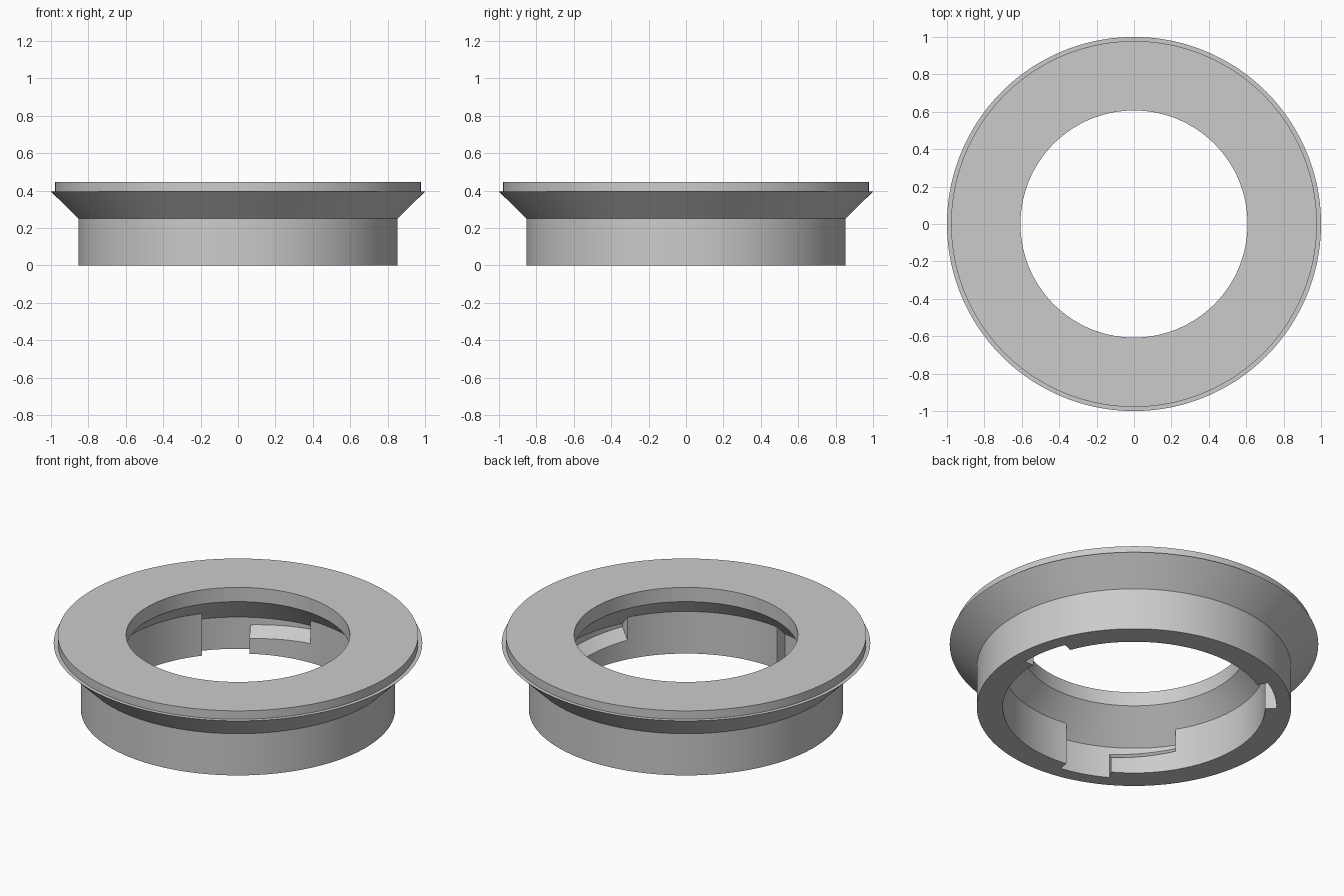
import bpy, bmesh, math

if "Cube" in bpy.data.objects:
    bpy.data.objects.remove(bpy.data.objects["Cube"])

SEGMENTS = 240            # 1.5 degree steps
STEP = 360 / SEGMENTS
BORE, POCKET = 0.712, 0.773
ENTRY_END, GROOVE_START = 21.0, -28.5   # one bayonet slot, repeated every 120 degrees

# shared outside profile, from the bottom face up and over to the top of the bore
OUTER = [(POCKET, 0), (0.853, 0), (0.853, 0.25), (1.0, 0.395), (0.978, 0.395),
         (0.978, 0.445), (0.607, 0.445), (0.607, 0.36), (BORE, 0.252)]
CONE_END = (POCKET, 0.19)


def local(angle):
    """Angle relative to the nearest slot, -60..60."""
    return (angle + 60) % 120 - 60


def ledge(angle):
    """Sloped top of the locking ledge, rising along the groove."""
    z = 0.09 + 0.025 * (-local(angle)) / -GROOVE_START
    return [(POCKET, z + 0.055), (BORE, z)]


def kind(angle):
    a = local(angle)
    if 0 < a < ENTRY_END:
        return "entry"
    if GROOVE_START < a < 0:
        return "groove"
    return "solid"


def profile(section, angle):
    if section == "entry":
        return OUTER + [CONE_END, (POCKET, 0)]
    if section == "groove":
        return OUTER + [CONE_END] + ledge(angle) + [(BORE, 0), (POCKET, 0)]
    return OUTER + [(BORE, 0), (POCKET, 0)]


bm = bmesh.new()


def point(rz, angle):
    t = math.radians(angle)
    return bm.verts.new((rz[0] * math.cos(t), rz[1 - 1] * math.sin(t), rz[1]))


# ring swept cell by cell, switching section at the slots
for i in range(SEGMENTS):
    a0, a1 = i * STEP, (i + 1) * STEP
    section = kind((a0 + a1) / 2)
    p0, p1 = profile(section, a0), profile(section, a1)
    for k in range(len(p0) - 1):
        bm.faces.new([point(p0[k], a0), point(p0[k + 1], a0),
                      point(p1[k + 1], a1), point(p1[k], a1)])

# radial end walls of each slot
for n in range(3):
    base = 120 * n
    walls = [
        (ENTRY_END, [(BORE, 0.252), CONE_END, (POCKET, 0), (BORE, 0)]),
        (GROOVE_START, [(BORE, 0.252), CONE_END] + ledge(GROOVE_START)),
        (0, ledge(0) + [(BORE, 0), (POCKET, 0)]),
    ]
    for offset, pts in walls:
        bm.faces.new([point(p, base + offset) for p in pts])

bmesh.ops.remove_doubles(bm, verts=bm.verts, dist=1e-4)
bmesh.ops.recalc_face_normals(bm, faces=bm.faces)
mesh = bpy.data.meshes.new("bayonet_ring")
bm.to_mesh(mesh)
bm.free()
ring = bpy.data.objects.new("bayonet_ring", mesh)
bpy.context.collection.objects.link(ring)

grey = bpy.data.materials.new("light_grey")
grey.diffuse_color = (0.6, 0.6, 0.6, 1)
grey.use_nodes = True
grey.node_tree.nodes["Principled BSDF"].inputs["Base Color"].default_value = grey.diffuse_color
mesh.materials.append(grey)

bpy.context.view_layer.objects.active = ring
ring.select_set(True)
bpy.ops.object.shade_smooth_by_angle(angle=math.radians(20))
